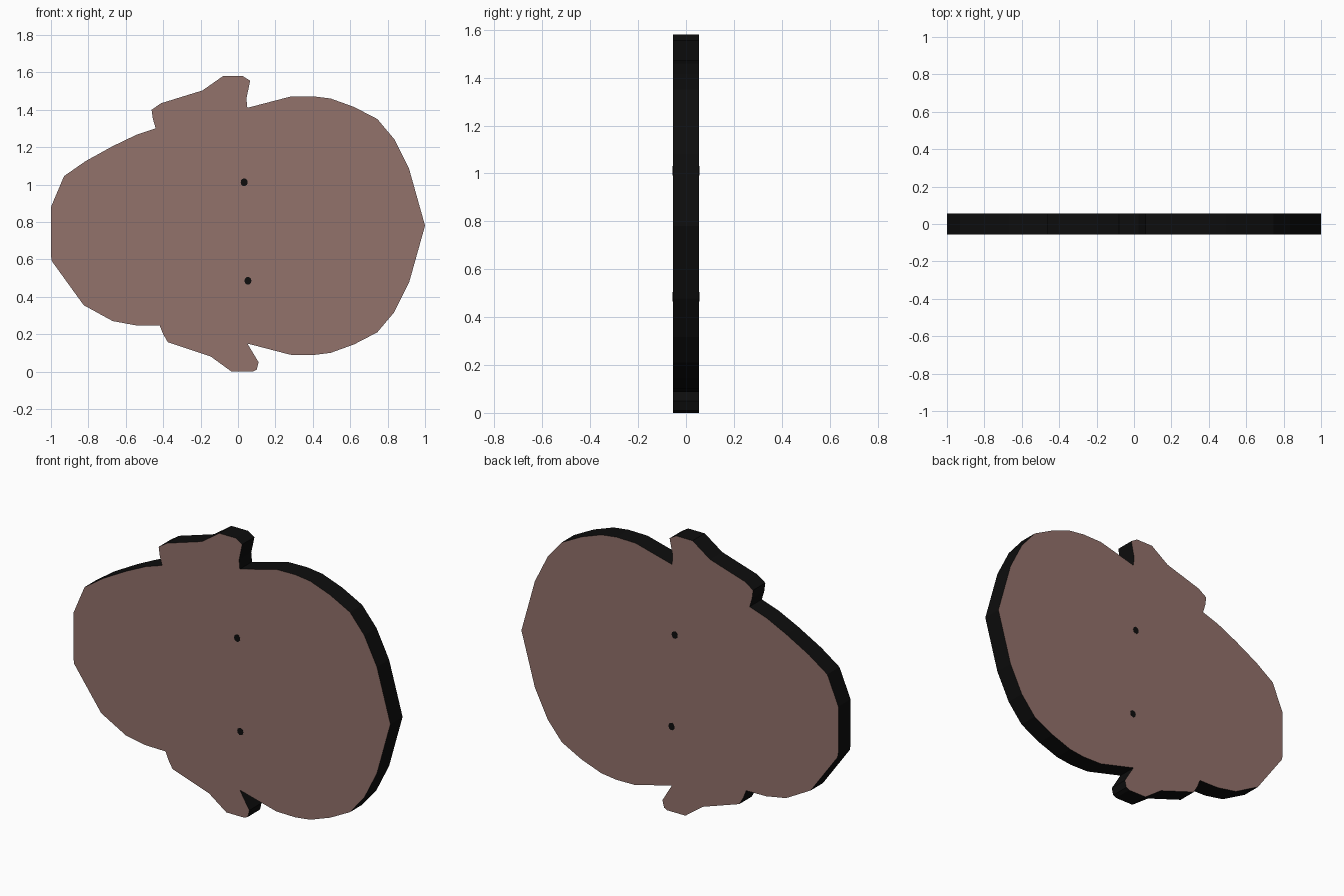
import bpy, bmesh, math

if "Cube" in bpy.data.objects:
    bpy.data.objects.remove(bpy.data.objects["Cube"])

HALF = 0.055  # half thickness


def material(name, rgb):
    m = bpy.data.materials.new(name)
    m.diffuse_color = (*rgb, 1)
    m.use_nodes = True
    m.node_tree.nodes["Principled BSDF"].inputs["Base Color"].default_value = m.diffuse_color
    return m


brown = material("dusty brown", (0.29, 0.168, 0.147))
black = material("black", (0.004, 0.004, 0.004))

# Outline pieces, clockwise seen from the front (x, z)
top_tab = [(-0.44, 1.30), (-0.455, 1.35), (-0.462, 1.40), (-0.41, 1.435),
           (-0.19, 1.503), (-0.08, 1.58), (0.025, 1.58), (0.065, 1.555), (0.045, 1.46)]
right_upper = [(0.05, 1.41), (0.28, 1.47), (0.40, 1.472), (0.495, 1.46), (0.62, 1.415),
               (0.745, 1.35), (0.835, 1.243), (0.915, 1.083), (1.0, 0.78)]
right_lower = [(x, 1.56 - z) for x, z in reversed(right_upper[:-1])]
bottom_tab = [(0.11, 0.05), (0.10, 0.01), (0.08, 0.0), (-0.035, 0.0), (-0.145, 0.08),
              (-0.375, 0.157), (-0.40, 0.20), (-0.418, 0.245)]
left_side = [(-0.545, 0.247), (-0.67, 0.27), (-0.825, 0.355), (-0.93, 0.50), (-0.995, 0.59),
             (-1.0, 0.62), (-1.0, 0.88), (-0.93, 1.045), (-0.815, 1.125), (-0.67, 1.205),
             (-0.545, 1.265)]
outline = top_tab + right_upper + right_lower + bottom_tab + left_side


def plate(name, points, y0, y1, mats):
    """Extrude an x-z outline from y0 to y1; the rim takes the last material."""
    bm = bmesh.new()
    face = bm.faces.new([bm.verts.new((x, y0, z)) for x, z in points])
    ext = bmesh.ops.extrude_face_region(bm, geom=[face], use_keep_orig=True)
    for v in ext["geom"]:
        if isinstance(v, bmesh.types.BMVert):
            v.co.y = y1
    bmesh.ops.recalc_face_normals(bm, faces=bm.faces)
    for f in bm.faces:
        f.material_index = 0 if abs(f.normal.y) > 0.5 else len(mats) - 1
    bmesh.ops.triangulate(bm, faces=[f for f in bm.faces if len(f.verts) > 4])
    me = bpy.data.meshes.new(name)
    bm.to_mesh(me)
    bm.free()
    for m in mats:
        me.materials.append(m)
    ob = bpy.data.objects.new(name, me)
    bpy.context.collection.objects.link(ob)


# Flat body with brown faces and black rim
plate("body_plate", outline, -HALF, HALF, [brown, black])

# Small black pin holes, shown on both faces
for label, cx, cz in (("upper", 0.033, 1.012), ("lower", 0.053, 0.485)):
    ring = [(cx + 0.019 * math.cos(math.tau * i / 10), cz + 0.021 * math.sin(math.tau * i / 10))
            for i in range(10)]
    for side, s in (("front", -1), ("back", 1)):
        plate(f"{label}_hole_{side}", ring, s * (HALF - 0.002), s * (HALF + 0.001), [black])
